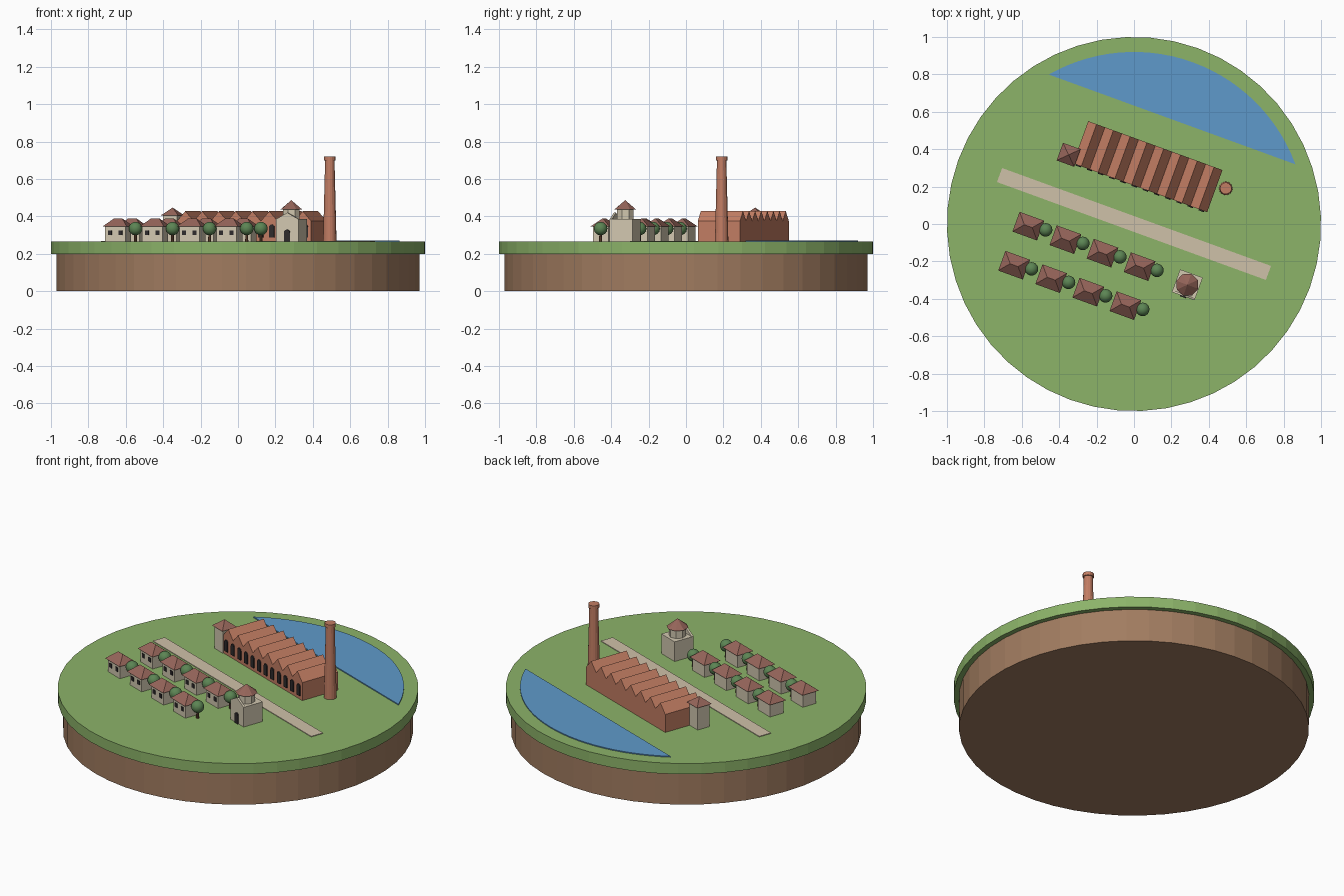
import bpy, bmesh
from math import sin, cos, pi, radians, acos
from mathutils import Matrix, Vector

cube = bpy.data.objects.get("Cube")
if cube:
    bpy.data.objects.remove(cube, do_unlink=True)


def material(name, hexcode):
    def linear(c):
        return c / 12.92 if c <= 0.04045 else ((c + 0.055) / 1.055) ** 2.4
    rgba = [linear(int(hexcode[i:i + 2], 16) / 255) for i in (0, 2, 4)] + [1]
    m = bpy.data.materials.new(name)
    m.use_nodes = True
    m.diffuse_color = rgba
    m.node_tree.nodes["Principled BSDF"].inputs["Base Color"].default_value = rgba
    return m


GRASS = material("grass green", "8CB369")
SOIL = material("soil brown", "A17C60")
WATER = material("water blue", "5F9ACB")
ROAD = material("road sand", "CFC1A9")
BRICK = material("brick red", "C27D63")
TILE = material("roof tile", "96655A")
PLASTER = material("plaster cream", "D2C8B0")
DARK = material("window dark", "2E2A2C")
LEAF = material("leaf green", "5C8554")
BARK = material("bark brown", "6B4A35")

GROUND = 0.265
TOWN = Matrix.Rotation(radians(-20), 4, "Z")   # the whole village is turned


def finish(name, bm, mat, at=(0, 0, 0), smooth=False):
    bmesh.ops.recalc_face_normals(bm, faces=bm.faces)
    me = bpy.data.meshes.new(name)
    bm.to_mesh(me)
    bm.free()
    me.materials.append(mat)
    ob = bpy.data.objects.new(name, me)
    bpy.context.collection.objects.link(ob)
    ob.matrix_world = TOWN @ Matrix.Translation(at)
    if smooth:
        for p in me.polygons:
            p.use_smooth = True
    return ob


def prism(name, points, offset, mat, at=(0, 0, 0)):
    """Extrude a flat outline of 3D points by an offset vector."""
    bm = bmesh.new()
    face = bm.faces.new([bm.verts.new(p) for p in points])
    out = bmesh.ops.extrude_face_region(bm, geom=[face], use_keep_orig=True)
    verts = [v for v in out["geom"] if isinstance(v, bmesh.types.BMVert)]
    bmesh.ops.translate(bm, verts=verts, vec=Vector(offset))
    return finish(name, bm, mat, at)


def box(name, length, width, height, mat, at):
    x, y = length / 2, width / 2
    return prism(name, [(-x, -y, 0), (x, -y, 0), (x, y, 0), (-x, y, 0)],
                 (0, 0, height), mat, at)


def cone(name, r1, r2, height, sides, mat, at):
    bm = bmesh.new()
    bmesh.ops.create_cone(bm, cap_ends=True, segments=sides, radius1=r1, radius2=r2,
                          depth=height, matrix=Matrix.Translation((0, 0, height / 2)))
    return finish(name, bm, mat, at)


def hip_roof(name, length, width, height, ridge, mat, at):
    bm = bmesh.new()
    x, y, r = length / 2, width / 2, ridge / 2
    a, b, c, d = [bm.verts.new(p) for p in ((-x, -y, 0), (x, -y, 0), (x, y, 0), (-x, y, 0))]
    e, f = bm.verts.new((-r, 0, height)), bm.verts.new((r, 0, height))
    for loop in ((a, b, f, e), (b, c, f), (c, d, e, f), (d, a, e), (d, c, b, a)):
        bm.faces.new(loop)
    return finish(name, bm, mat, at)


def arch(name, width, height, mat, at):
    """Thin round-topped plate facing the front."""
    r = width / 2
    points = [(-r, 0, 0), (r, 0, 0)]
    points += [(r * cos(pi * i / 6), 0, height - r + r * sin(pi * i / 6)) for i in range(7)]
    return prism(name, points, (0, -0.006, 0), mat, at)


# Round island
cone("soil_base", 0.97, 0.97, 0.205, 48, SOIL, (0, 0, 0))
cone("grass_disc", 1, 1, GROUND - 0.2, 48, GRASS, (0, 0, 0.2))

# Pond is a circle segment cut by a straight bank
half = acos(0.595 / 0.92)
bank = [half * (1 - 2 * i / 28) for i in range(29)]
prism("pond", [(0.92 * sin(t), 0.92 * cos(t), 0) for t in bank],
      (0, 0, 0.006), WATER, (0, 0, GROUND))

box("road", 1.53, 0.08, 0.004, ROAD, (0, 0, GROUND))

# Factory hall with a row of eight gables
left, right, front, depth, teeth = -0.418, 0.346, 0.193, 0.24, 8
eave, ridge = 0.375, 0.428
step = (right - left) / teeth
profile = [(left, 0, GROUND), (right, 0, GROUND), (right, 0, eave)]
for i in reversed(range(teeth)):
    profile += [(left + (i + 0.5) * step, 0, ridge), (left + i * step, 0, eave)]
prism("factory_hall", profile, (0, depth, 0), BRICK, (0, front, 0))

count = 12
for i in range(count):
    arch("factory_window", 0.03, 0.07, DARK,
         (left + (i + 0.5) * (right - left) / count, front, 0.287))

# Stair tower beside the hall
box("factory_tower", 0.08, 0.08, 0.14, PLASTER, (-0.455, 0.228, GROUND))
hip_roof("factory_tower_roof", 0.1, 0.1, 0.042, 0.001, TILE, (-0.455, 0.228, 0.405))

# Tall chimney
cx, cy = 0.396, 0.347
cone("chimney_shaft", 0.036, 0.025, 0.44, 16, BRICK, (cx, cy, GROUND))
cone("chimney_cap", 0.031, 0.031, 0.022, 16, BRICK, (cx, cy, 0.698))

# Two rows of houses, each with a tree
for y in (-0.204, -0.426):
    for i in range(4):
        x = -0.527 + 0.211 * i
        box("house_walls", 0.115, 0.09, 0.082, PLASTER, (x, y, GROUND))
        hip_roof("house_roof", 0.14, 0.112, 0.045, 0.045, TILE, (x, y, 0.345))
        for side in (-1, 1):
            box("house_window", 0.022, 0.006, 0.025, DARK,
                (x + side * 0.03, y - 0.046, 0.3))
        tx, ty = x + 0.094, y + 0.013
        cone("tree_trunk", 0.009, 0.007, 0.05, 8, BARK, (tx, ty, GROUND))
        bm = bmesh.new()
        bmesh.ops.create_icosphere(bm, subdivisions=3, radius=0.036)
        finish("tree_crown", bm, LEAF, (tx, ty, 0.335), smooth=True)

# Chapel with gabled front and an octagonal turret
x, y, s = 0.379, -0.208, 0.0645
box("chapel_body", 2 * s, 2 * s, 0.12, PLASTER, (x, y, GROUND))
prism("chapel_gable", [(-s, 0, 0), (s, 0, 0), (0, 0, 0.035)], (0, 0.012, 0),
      PLASTER, (x, y - s, 0.385))
arch("chapel_door", 0.034, 0.065, DARK, (x, y - s, GROUND))
cone("chapel_turret", 0.048, 0.048, 0.055, 8, PLASTER, (x, y, 0.383))
cone("chapel_turret_roof", 0.062, 0, 0.05, 8, TILE, (x, y, 0.437))
